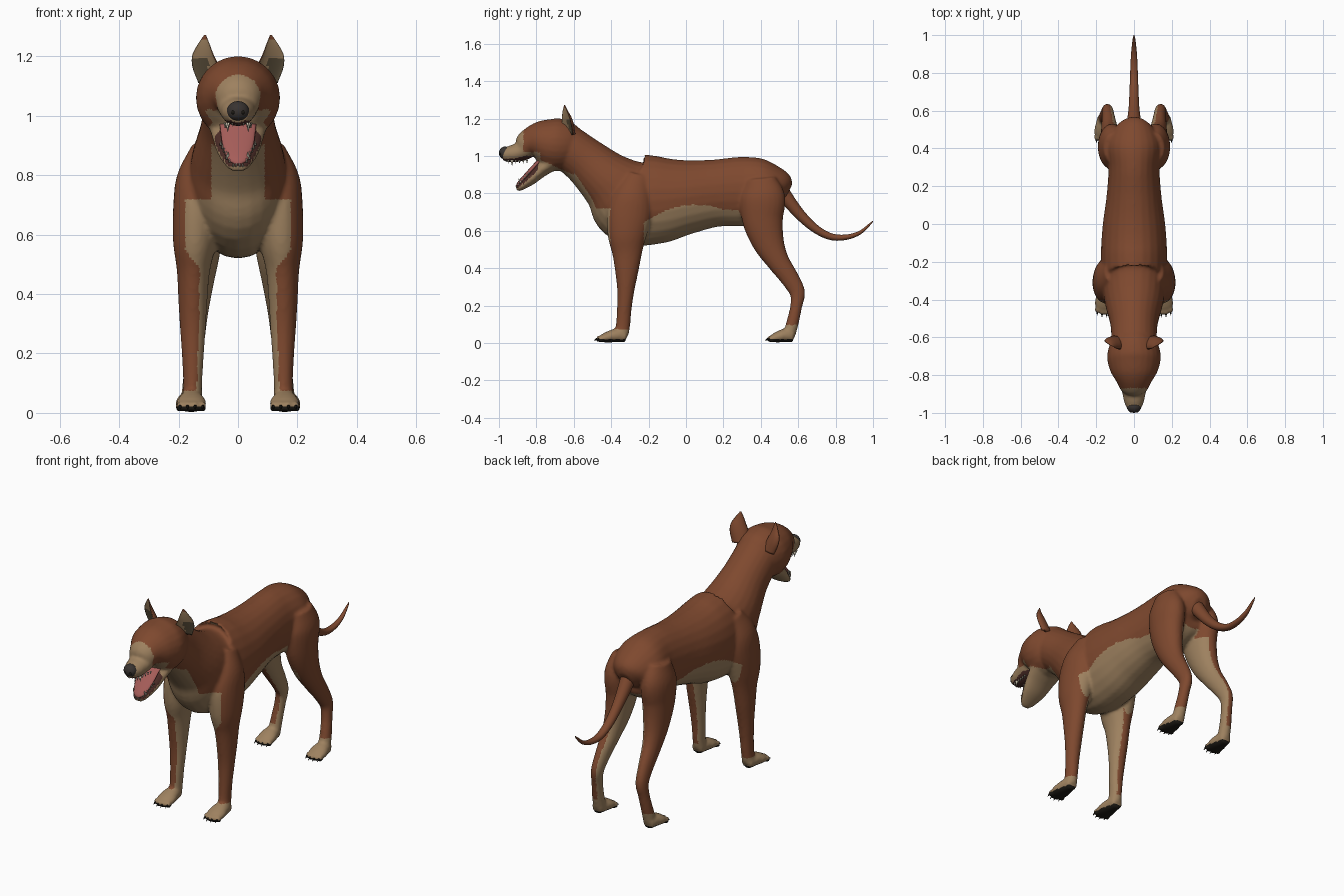
import bpy, bmesh, math
from mathutils import Vector, Matrix

cube = bpy.data.objects.get("Cube")
if cube:
    bpy.data.objects.remove(cube, do_unlink=True)


def material(name, rgb):
    m = bpy.data.materials.new(name)
    m.use_nodes = True
    m.diffuse_color = (*rgb, 1)
    m.node_tree.nodes["Principled BSDF"].inputs["Base Color"].default_value = (*rgb, 1)
    return m


BROWN = material("brown fur", (0.21, 0.066, 0.028))
TAN = material("tan fur", (0.34, 0.22, 0.115))
PAD = material("black pad", (0.012, 0.01, 0.007))
GUM = material("dark gum", (0.07, 0.025, 0.02))
TONGUE = material("pink tongue", (0.38, 0.11, 0.1))
NOSE = material("nose grey", (0.04, 0.033, 0.03))
INNER = material("ear shadow fur", (0.1, 0.075, 0.042))
TOOTH = material("ivory", (0.6, 0.55, 0.43))
EYE = material("eye grey", (0.09, 0.075, 0.065))


def spline(keys, steps):
    """Catmull-Rom through keys of (x, y, z, side radius, depth radius)."""
    p = [Vector(k) for k in keys]
    p = [p[0] * 2 - p[1]] + p + [p[-1] * 2 - p[-2]]
    out = []
    for i in range(1, len(p) - 2):
        a, b, c, d = p[i - 1:i + 3]
        for s in range(steps):
            t = s / steps
            out.append((b * 2 + (c - a) * t + (a * 2 - b * 5 + c * 4 - d) * t ** 2
                        + (b * 3 - a - c * 3 + d) * t ** 3) * 0.5)
    return out + [p[-2]]


def tube(bm, keys, side=(1, 0, 0), mirror=1, hollow=1.0, steps=6, n=24):
    """Closed elliptical loft; a negative hollow dents the front half."""
    pts = spline(keys, steps)
    side = Vector(side).normalized()
    rings = []
    for i, k in enumerate(pts):
        tangent = pts[min(i + 1, len(pts) - 1)].xyz - pts[max(i - 1, 0)].xyz
        up = tangent.cross(side).normalized()
        ring = []
        for j in range(n):
            a = 2 * math.pi * j / n
            depth = math.sin(a) * max(k[4], 0.001)
            if depth < 0:
                depth *= hollow
            v = k.xyz + side * math.cos(a) * max(k[3], 0.001) + up * depth
            ring.append(bm.verts.new((v.x * mirror, v.y, v.z)))
        rings.append(ring)
    for r, q in zip(rings, rings[1:]):
        for j in range(n):
            bm.faces.new((r[j], r[(j + 1) % n], q[(j + 1) % n], q[j]))
    bm.faces.new(rings[0])
    bm.faces.new(rings[-1])


def ball(bm, centre, radii, rotation=Matrix()):
    bmesh.ops.create_uvsphere(bm, u_segments=20, v_segments=12, radius=1,
                              matrix=Matrix.Translation(centre) @ rotation @ Matrix.Diagonal((*radii, 1)))


def cone(bm, base, direction, radius, length):
    d = Vector(direction).normalized()
    rot = d.to_track_quat('Z', 'Y').to_matrix().to_4x4()
    bmesh.ops.create_cone(bm, cap_ends=True, segments=8, radius1=radius, radius2=0.0005, depth=length,
                          matrix=Matrix.Translation(Vector(base) + d * length / 2) @ rot)


def finish(bm, name, *mats):
    bmesh.ops.recalc_face_normals(bm, faces=bm.faces)
    me = bpy.data.meshes.new(name)
    bm.to_mesh(me)
    bm.free()
    ob = bpy.data.objects.new(name, me)
    bpy.context.collection.objects.link(ob)
    for m in mats:
        me.materials.append(m)
    for f in me.polygons:
        f.use_smooth = True
    return ob


# Body: torso and neck, skull, lower jaw, legs and paws fused into one skin
bm = bmesh.new()
tube(bm, [(0, .545, .80, .04, .05), (0, .50, .82, .11, .11), (0, .42, .82, .145, .165),
          (0, .30, .81, .135, .185), (0, .15, .80, .145, .18), (0, 0, .78, .165, .20),
          (0, -.15, .765, .175, .235), (0, -.30, .775, .17, .24), (0, -.41, .86, .155, .165),
          (0, -.53, .965, .125, .13), (0, -.64, 1.05, .12, .12)])
tube(bm, [(0, -.56, 1.06, .07, .08), (0, -.62, 1.06, .12, .125), (0, -.70, 1.06, .142, .142),
          (0, -.78, 1.07, .125, .118), (0, -.84, 1.06, .088, .082), (0, -.88, 1.025, .066, .054),
          (0, -.94, 1.01, .053, .045), (0, -.98, 1.01, .036, .033)])
tube(bm, [(0, -.69, .985, .105, .05), (0, -.77, .93, .088, .041), (0, -.83, .875, .07, .031),
          (0, -.885, .834, .042, .02), (0, -.905, .82, .02, .012)])
FRONT_LEG = [(.115, -.25, .90, .04, .06), (.135, -.28, .80, .07, .10), (.14, -.30, .70, .078, .12),
             (.145, -.315, .58, .074, .105), (.15, -.315, .48, .056, .08), (.152, -.317, .38, .049, .062),
             (.152, -.322, .28, .043, .046), (.152, -.33, .18, .036, .039), (.153, -.337, .09, .032, .038),
             (.155, -.345, .04, .036, .036)]
HIND_LEG = [(.11, .40, .88, .05, .08), (.115, .41, .78, .075, .12), (.115, .41, .66, .072, .11),
            (.12, .44, .54, .06, .086), (.128, .49, .44, .047, .062), (.135, .555, .345, .036, .05),
            (.14, .595, .27, .031, .042), (.147, .59, .20, .029, .032), (.155, .57, .11, .031, .033),
            (.158, .55, .04, .034, .034)]
claws = bmesh.new()
for s in (1, -1):
    tube(bm, FRONT_LEG, mirror=s)
    tube(bm, HIND_LEG, mirror=s)
    for x, y, size in ((.157, -.32, 1), (.161, .575, .87)):
        tube(bm, [(x, y, .034, .03, .032), (x, y - .05 * size, .04, .042, .037),
                  (x, y - .10 * size, .031, .051, .029), (x, y - .13 * size, .023, .043, .021)], mirror=s)
        for i in range(4):
            dx = (i - 1.5) * .025
            toe = Vector((s * (x + dx), y - (.145 - 8 * dx * dx) * size, .021))
            ball(bm, toe, (.0135, .018, .019))
            cone(claws, toe + Vector((0, -.011, .001)), (0, -1, -.5), .006, .022)
body = finish(bm, "body", BROWN, TAN, PAD, GUM)
finish(claws, "claws", PAD)

remesh = body.modifiers.new("fuse", 'REMESH')
remesh.mode = 'VOXEL'
remesh.voxel_size = .0085
soften = body.modifiers.new("soften", 'SMOOTH')
soften.factor = .5
soften.iterations = 5
bpy.context.view_layer.update()
skin = bpy.data.meshes.new_from_object(body.evaluated_get(bpy.context.evaluated_depsgraph_get()))
body.modifiers.clear()
body.data = skin
skin.name = "body skin"
skin.materials.clear()
for m in (BROWN, TAN, PAD, GUM):
    skin.materials.append(m)


def coat(c, n):
    """Coat marking at a point: 0 brown, 1 tan, 2 pad, 3 gum."""
    x, y, z = abs(c.x), c.y, c.z
    nx = n.x if c.x > 0 else -n.x
    if z < .1:
        return 2 if z < .02 and n.z < .3 else int(z < (.075 if y < 0 else .095) or nx < -.5)
    # mouth lining
    if y < -.79 and z < .96 and n.z * .8 - n.y * .6 > .4:
        return 3
    if y < -.82 and .93 < z < 1 and n.z < -.65:
        return 3
    # muzzle, cheeks and throat
    if y < -.6:
        edge = 1.02 if y < -.78 else .98 - .45 * (y + .78)
        return int(y < -.868 or z < edge)
    if y < -.3 and .7 < z < .95 and x < .09 and n.y < -.2:
        return 1
    # chest
    if y < -.25 and .45 < z < .72 and n.y < -.3 and x < min(.178, .1 + (z - .45) * .8):
        return 1
    # belly and groin
    if -.225 < y < .3 and z < .74 - 1.3 * (y - .05) ** 2 and z > .5:
        return 1
    if z > .48 and n.z < -.45 and y < .48 and x < .13:
        return 1
    # insides of the legs
    return int(z < .66 and nx < -.5 and x > .04)


for f in skin.polygons:
    f.use_smooth = True
    f.material_index = coat(f.center, f.normal)

# Tail
bm = bmesh.new()
tube(bm, [(0, .46, .88, .05, .05), (0, .545, .765, .037, .036), (0, .62, .675, .028, .028),
          (0, .70, .605, .024, .022), (0, .78, .567, .021, .018), (0, .86, .566, .018, .014),
          (0, .93, .59, .013, .010), (0, .985, .637, .006, .005), (0, 1, .653, .001, .001)])
finish(bm, "tail", BROWN)

# Ears, cupped and turned outward
for s, label in ((1, "left"), (-1, "right")):
    bm = bmesh.new()
    tube(bm, [(.09, -.63, 1.11, .05, .036), (.11, -.638, 1.165, .05, .034), (.119, -.643, 1.205, .04, .027),
              (.116, -.648, 1.24, .023, .015), (.111, -.65, 1.273, .003, .003)],
         side=(.87, .5, 0), mirror=s, hollow=-.3)
    ear = finish(bm, label + "_ear", BROWN, TAN, INNER)
    for f in ear.data.polygons:
        if f.normal.x * s * .5 - f.normal.y * .87 > .25 and f.center.z < 1.255:
            f.material_index = 2 if f.center.z < 1.195 and f.center.x * s > .1 else 1

# Nose with nostrils
bm = bmesh.new()
ball(bm, (0, -.968, 1.016), (.038, .032, .034))
finish(bm, "nose", NOSE)
bm = bmesh.new()
for s in (1, -1):
    ball(bm, (s * .016, -.993, 1.012), (.008, .006, .007))
finish(bm, "nostrils", PAD)

# Eyes in dark lids
lids, eyes = bmesh.new(), bmesh.new()
for s in (1, -1):
    turn = Matrix.Rotation(s * .55, 4, 'Z') @ Matrix.Rotation(-s * .12, 4, 'Y')
    ball(lids, (s * .06, -.846, 1.085), (.022, .013, .014), turn)
    ball(eyes, (s * .061, -.851, 1.085), (.014, .011, .010), turn)
finish(lids, "eyelids", PAD)
finish(eyes, "eyes", EYE)

# Tongue lying along the lower jaw
bm = bmesh.new()
tube(bm, [(0, -.785, .972, .062, .012), (0, -.849, .902, .052, .012),
          (0, -.892, .855, .034, .010), (0, -.905, .838, .012, .005)])
finish(bm, "tongue", TONGUE)

# Teeth along both jaws
bm = bmesh.new()
for s in (1, -1):
    for i in range(6):
        t = i / 5
        big = 1.7 if i == 4 else 1
        cone(bm, (s * (.044 - .012 * t), -.85 - .1 * t, .977), (0, 0, -1), .005 * big, .018 * big)
        cone(bm, (s * (.058 - .03 * t), -.838 - .055 * t, .903 - .058 * t), (0, -.5, .8), .005 * big, .016 * big)
    for i in range(2):
        cone(bm, (s * (.007 + .012 * i), -.962, .985), (0, 0, -1), .005, .02)
        cone(bm, (s * (.006 + .01 * i), -.904, .83), (0, -.5, .8), .004, .014)
finish(bm, "teeth", TOOTH)
